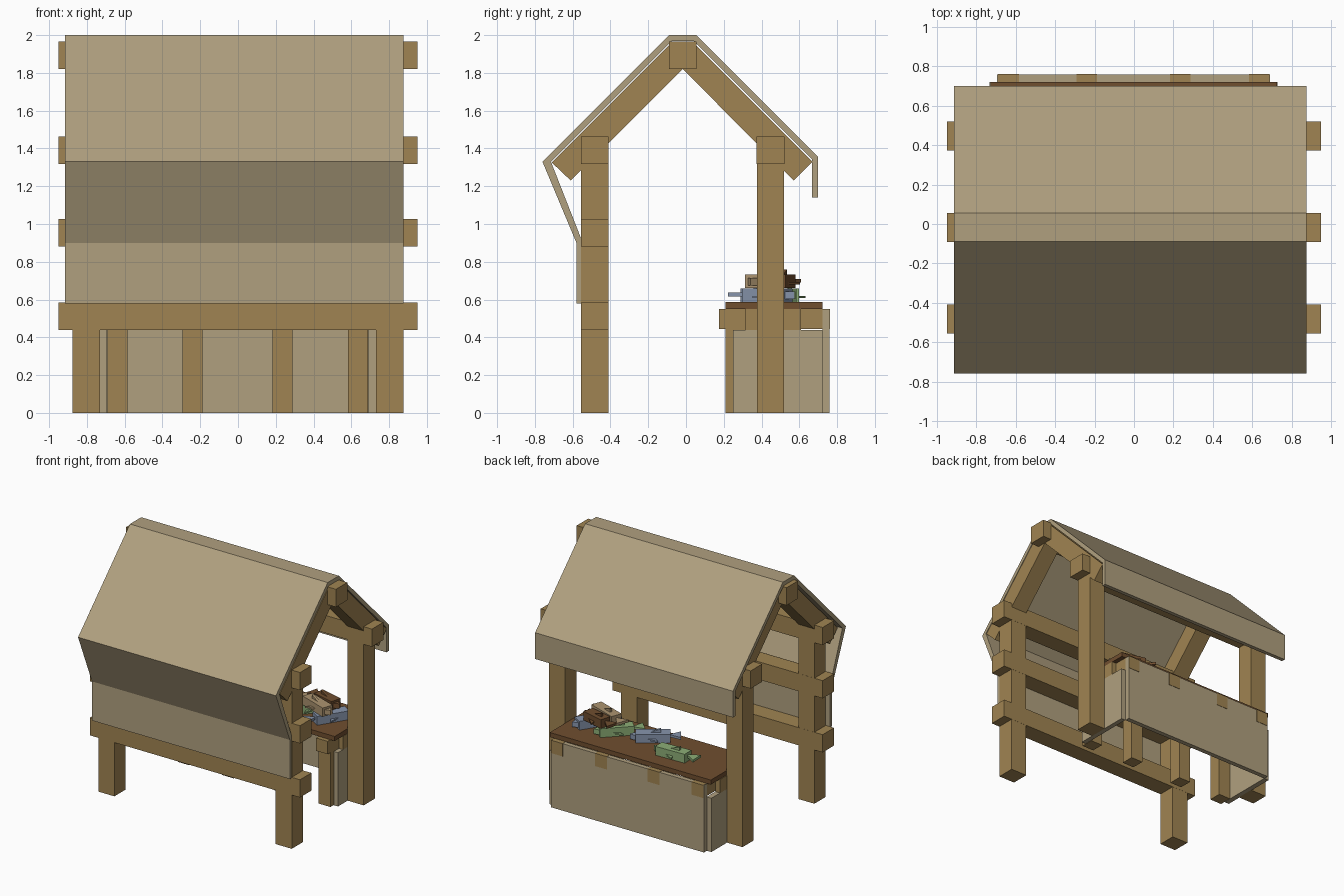
import bpy, bmesh
from math import radians
from mathutils import Matrix

old = bpy.data.objects.get("Cube")
if old:
    bpy.data.objects.remove(old, do_unlink=True)


def material(name, rgb):
    linear = [(c / 255 / 12.92) if c < 11 else ((c / 255 + 0.055) / 1.055) ** 2.4 for c in rgb]
    m = bpy.data.materials.new(name)
    m.use_nodes = True
    m.diffuse_color = (*linear, 1)
    m.node_tree.nodes["Principled BSDF"].inputs["Base Color"].default_value = (*linear, 1)
    return m


wood = material("wood", (160, 132, 82))
cloth = material("canvas", (176, 160, 127))
dark_wood = material("dark wood", (112, 78, 47))
blue = material("blue fish", (135, 149, 172))
green = material("green fish", (140, 174, 118))
tan = material("tan fish", (172, 148, 112))


def finish(name, bm, mat):
    bmesh.ops.recalc_face_normals(bm, faces=bm.faces)
    mesh = bpy.data.meshes.new(name)
    bm.to_mesh(mesh)
    bm.free()
    mesh.materials.append(mat)
    ob = bpy.data.objects.new(name, mesh)
    bpy.context.collection.objects.link(ob)
    return ob


def add_box(bm, x, y, z):
    size = [b - a for a, b in (x, y, z)]
    mid = [(a + b) / 2 for a, b in (x, y, z)]
    bmesh.ops.create_cube(bm, size=1, matrix=Matrix.Translation(mid) @ Matrix.Diagonal((*size, 1)))


def box(name, x, y, z, mat):
    bm = bmesh.new()
    add_box(bm, x, y, z)
    return finish(name, bm, mat)


def add_prism(bm, points, offset):
    face = bm.faces.new([bm.verts.new(p) for p in points])
    ext = bmesh.ops.extrude_face_region(bm, geom=[face])
    moved = [v for v in ext["geom"] if isinstance(v, bmesh.types.BMVert)]
    bmesh.ops.translate(bm, verts=moved, vec=offset)


def side_prism(name, profile, x, mat):
    """Extrude a (y, z) outline across the x range."""
    bm = bmesh.new()
    add_prism(bm, [(x[0], y, z) for y, z in profile], (x[1] - x[0], 0, 0))
    return finish(name, bm, mat)


# Frame: four posts, with lengthwise beams
FRONT, BACK, RIDGE = (-0.555, -0.41), (0.375, 0.52), (-0.09, 0.055)
ENDS = {"left": (0.73, 0.875), "right": (-0.875, -0.73)}
for side, xs in ENDS.items():
    box(f"front_post_{side}", xs, FRONT, (0, 1.455), wood)
    box(f"back_post_{side}", xs, BACK, (0, 1.455), wood)
    # Sloping rafters meeting under the ridge
    side_prism(f"rafters_{side}", [
        (-0.017, 1.82), (0.57, 1.23), (0.67, 1.33), (0.04, 1.96),
        (-0.075, 1.96), (-0.71, 1.325), (-0.61, 1.23)], xs, wood)

beams = [("lower", FRONT, 0.44), ("middle", FRONT, 0.882), ("front_top", FRONT, 1.317),
         ("back_top", BACK, 1.317), ("ridge", RIDGE, 1.82)]
for label, ys, z in beams:
    box(f"{label}_beam", (-0.95, 0.95), (ys[0] - 0.001, ys[1] + 0.001), (z, z + 0.145), wood)

# Canvas: roof, back flap and front drape in one folded sheet
side_prism("canvas_roof", [
    (-0.58, 0.58), (-0.58, 0.9), (-0.76, 1.33), (-0.09, 2.0), (0.055, 2.0),
    (0.70, 1.355), (0.70, 1.14), (0.668, 1.14), (0.668, 1.342), (0.043, 1.968),
    (-0.077, 1.968), (-0.715, 1.33), (-0.556, 0.925), (-0.556, 0.58)],
    (-0.915, 0.875), cloth)

# Counter: top, cross bearers, legs and canvas skirts
box("counter_top", (-0.73, 0.727), (0.21, 0.722), (0.55, 0.587), dark_wood)
for i, x in enumerate((-0.638, -0.24, 0.235, 0.636)):
    xs = (x - 0.053, x + 0.053)
    box(f"counter_bearer_{i}", xs, (0.175, 0.763), (0.445, 0.55), wood)
    box(f"counter_leg_{i}", xs, (0.21, 0.315), (0, 0.445), wood)
box("counter_back_skirt", (-0.695, 0.69), (0.722, 0.76), (0, 0.548), cloth)
for side, xs in (("left", (0.692, 0.73)), ("right", (-0.735, -0.693))):
    box(f"counter_side_skirt_{side}", xs, (0.25, 0.722), (0, 0.44), cloth)
    box(f"counter_side_rail_{side}", xs, (0.315, 0.61), (0.435, 0.55), wood)


# Fish: block body, pointed tail and head, flat fins
def fish(name, loc, angle, mat, length=0.26):
    bm = bmesh.new()
    h = length / 2
    add_box(bm, (-h, h), (-0.045, 0.045), (0, 0.072))
    add_prism(bm, [(h - 0.01, 0, 0.03), (h + 0.08, -0.055, 0.03), (h + 0.08, 0.055, 0.03)],
              (0, 0, 0.02))
    add_prism(bm, [(-h, -0.03, 0.015), (-h, 0.03, 0.015), (-h - 0.04, 0, 0.015)], (0, 0, 0.04))
    add_prism(bm, [(-0.02, -0.01, 0.07), (0.06, -0.01, 0.07), (0.06, -0.01, 0.1)], (0, 0.02, 0))
    for s in (-1, 1):
        add_prism(bm, [(-0.05, s * 0.04, 0.02), (0.02, s * 0.04, 0.02), (0.04, s * 0.085, 0.02)],
                  (0, 0, 0.012))
    ob = finish(name, bm, mat)
    ob.location = loc
    ob.rotation_euler.z = radians(angle)


fish("blue_fish_left", (0.54, 0.43, 0.587), 238, blue)
fish("green_fish_middle", (0.31, 0.46, 0.587), 225, green)
fish("blue_fish_middle", (0.02, 0.4, 0.587), 215, blue)
fish("green_fish_right", (-0.27, 0.55, 0.587), 182, green)
fish("tan_fish_top", (0.44, 0.4, 0.66), 160, tan)
fish("brown_fish_top", (0.45, 0.51, 0.66), 165, dark_wood, 0.2)
